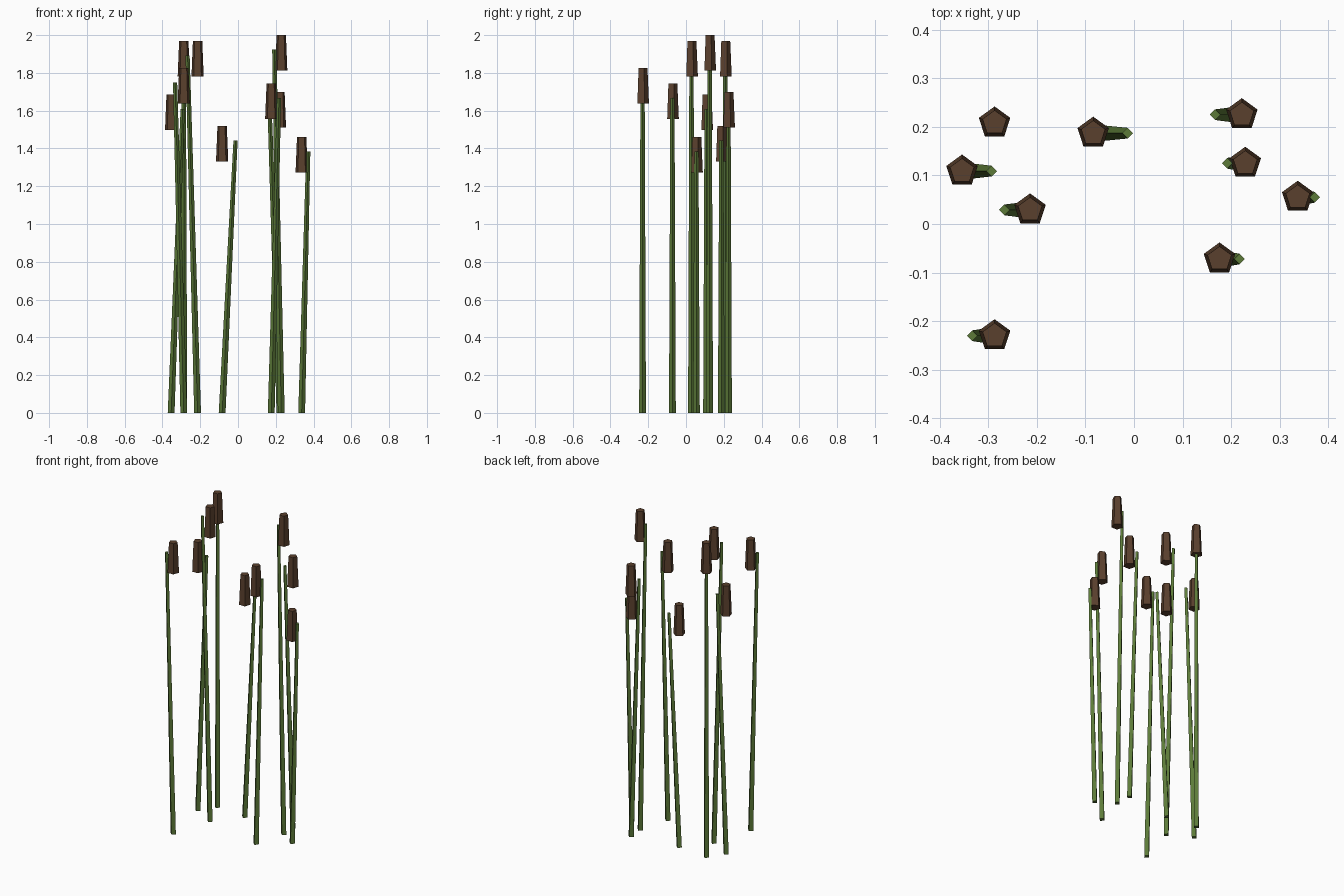
import bpy, bmesh, math
from mathutils import Vector

if "Cube" in bpy.data.objects:
    bpy.data.objects.remove(bpy.data.objects["Cube"])


def material(name, rgb):
    m = bpy.data.materials.new(name)
    m.diffuse_color = (*rgb, 1)
    m.use_nodes = True
    m.node_tree.nodes["Principled BSDF"].inputs["Base Color"].default_value = m.diffuse_color
    return m


GREEN = material("reed green", (0.107, 0.195, 0.040))
BROWN = material("seed brown", (0.102, 0.051, 0.026))


def tapered(name, sides, low, high, r_low, r_high, mat):
    """Flat-faced tapered prism between two centres, one corner facing +y."""
    bm = bmesh.new()
    rings = []
    for centre, r in ((low, r_low), (high, r_high)):
        angles = [math.pi / 2 + math.tau * i / sides for i in range(sides)]
        rings.append([bm.verts.new(Vector(centre) + Vector((r * math.cos(a), r * math.sin(a), 0)))
                      for a in angles])
    bottom, top = rings
    bm.faces.new(bottom[::-1])
    bm.faces.new(top)
    for i in range(sides):
        j = (i + 1) % sides
        bm.faces.new((bottom[i], bottom[j], top[j], top[i]))
    mesh = bpy.data.meshes.new(name)
    bm.to_mesh(mesh)
    bm.free()
    mesh.materials.append(mat)
    obj = bpy.data.objects.new(name, mesh)
    bpy.context.collection.objects.link(obj)


# Each reed: base x, base y, head top height, x of the leaning stem tip
REEDS = [
    (-0.287, 0.208, 1.97, -0.287),
    (-0.084, 0.187, 1.52, -0.013),
    (0.222, 0.225, 1.70, 0.167),
    (0.229, 0.125, 2.00, 0.192),
    (0.337, 0.055, 1.46, 0.372),
    (0.176, -0.072, 1.745, 0.217),
    (-0.287, -0.230, 1.825, -0.333),
    (-0.214, 0.029, 1.97, -0.267),
    (-0.354, 0.109, 1.685, -0.293),
]

for n, (x, y, top, tip_x) in enumerate(REEDS, 1):
    # Leaning four-sided stem
    tapered(f"stem_{n}", 4, (x, y, 0), (tip_x, y, top - 0.077), 0.018, 0.011, GREEN)
    # Upright five-sided seed head above the stem base
    tapered(f"seed_head_{n}", 5, (x, y, top - 0.188), (x, y, top), 0.034, 0.026, BROWN)
